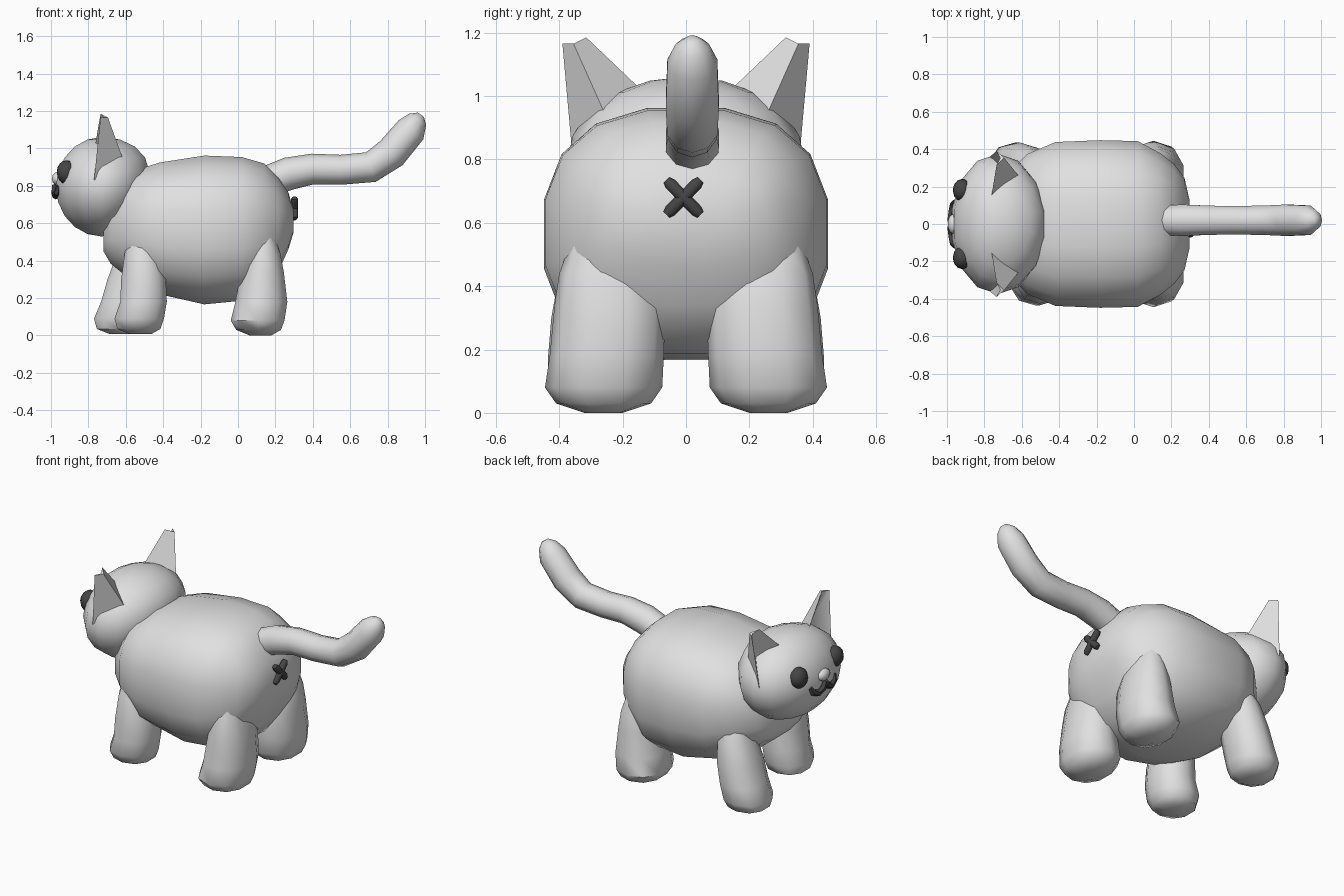
import bpy, bmesh, math
from mathutils import Vector as V

if "Cube" in bpy.data.objects:
    bpy.data.objects.remove(bpy.data.objects["Cube"])


def mat(name, c):
    m = bpy.data.materials.new(name)
    m.diffuse_color = (*c, 1)
    m.use_nodes = True
    m.node_tree.nodes["Principled BSDF"].inputs["Base Color"].default_value = m.diffuse_color
    return m


FUR = mat("pale grey fur", (0.75, 0.75, 0.75))
DARK = mat("charcoal", (0.06, 0.06, 0.06))
X, Y, Z = V((1, 0, 0)), V((0, 1, 0)), V((0, 0, 1))


def finish(name, bm, m, angle=45):
    bmesh.ops.recalc_face_normals(bm, faces=bm.faces)
    me = bpy.data.meshes.new(name)
    bm.to_mesh(me)
    bm.free()
    me.materials.append(m)
    ob = bpy.data.objects.new(name, me)
    bpy.context.collection.objects.link(ob)
    bpy.ops.object.select_all(action='DESELECT')
    ob.select_set(True)
    bpy.context.view_layer.objects.active = ob
    bpy.ops.object.shade_smooth_by_angle(angle=math.radians(angle))
    return ob


def loft(name, rings, m, n=10, power=2.0):
    """Skin superellipse rings, each given as centre, half-axis u, half-axis v."""
    bm = bmesh.new()
    loops = []
    for c, u, v in rings:
        loop = []
        for i in range(n):
            a = 2 * math.pi * (i + 0.5) / n
            cu, sv = math.cos(a), math.sin(a)
            p = 2 / power
            loop.append(bm.verts.new(c + u * math.copysign(abs(cu) ** p, cu)
                                     + v * math.copysign(abs(sv) ** p, sv)))
        loops.append(loop)
    for a, b in zip(loops, loops[1:]):
        for i in range(n):
            j = (i + 1) % n
            bm.faces.new((a[i], a[j], b[j], b[i]))
    bm.faces.new(loops[0])
    bm.faces.new(loops[-1])
    return finish(name, bm, m)


def tube(name, pts, radii, ref, m, n=8):
    """Tube along a path lying in the plane perpendicular to ref."""
    pts = [V(p) for p in pts]
    rings = []
    for i, p in enumerate(pts):
        t = (pts[min(i + 1, len(pts) - 1)] - pts[max(i - 1, 0)]).normalized()
        rings.append((p, ref * radii[i], t.cross(ref) * radii[i]))
    return loft(name, rings, m, n)


def ellipsoid(name, centre, radii, m, seg=12, rows=8, lean=0):
    """Stretched sphere; lean shears its back (+x) half with height."""
    bm = bmesh.new()
    bmesh.ops.create_uvsphere(bm, u_segments=seg, v_segments=rows, radius=1)
    for v in bm.verts:
        back = max(0, v.co.x)
        v.co = V(centre) + V(a * b for a, b in zip(v.co, radii)) + X * lean * back * v.co.z
    return finish(name, bm, m, 60)


# plump body: x, bottom, top, half width
body = [(-0.72, .45, .60, .16), (-0.68, .38, .74, .27), (-0.57, .29, .88, .38),
        (-0.42, .215, .93, .445), (-0.18, .16, .968, .455), (0.02, .18, .96, .45),
        (0.14, .23, .925, .385), (0.215, .335, .85, .325), (0.27, .46, .765, .25),
        (0.297, .55, .67, .13)]
loft("body", [(V((x, 0, (b + t) / 2)), Y * w, Z * (t - b) / 2) for x, b, t, w in body],
     FUR, 16, 2.5)

# head
ellipsoid("head", (-0.728, 0, 0.795), (0.252, 0.375, 0.266), FUR, 14, 10, .07)

# legs: z, centre x, half x, centre y, half y
front = [(.55, -.51, .07, .27, .08), (.44, -.51, .10, .28, .12), (.30, -.505, .125, .28, .145),
         (.18, -.505, .13, .285, .15), (.09, -.528, .138, .285, .15),
         (.035, -.53, .12, .28, .125), (.008, -.52, .06, .27, .06)]
back = [(.55, .13, .06, .28, .08), (.44, .135, .095, .25, .15), (.34, .13, .12, .24, .175),
        (.18, .125, .145, .25, .18), (.08, .105, .15, .26, .185),
        (.03, .11, .125, .26, .15), (0, .12, .06, .26, .06)]
for side, label in ((-1, "right"), (1, "left")):
    for name, rows in (("front_leg", front), ("back_leg", back)):
        # one front leg strides ahead of the other
        step = -0.11 if (name == "front_leg" and side == 1) else 0
        loft(f"{name}_{label}",
             [(V((cx + step * min(1, (.6 - z) / .45), side * cy, z)), X * rx, Y * ry)
              for z, cx, rx, cy, ry in rows], FUR, 10, 2.3)

    # pointed ear: rounded back, hollow front, blunt tip
    bm = bmesh.new()
    co = [(-.77, .10, .98), (-.77, .36, .83), (-.61, .25, .93), (-.665, .24, .93),
          (-.735, .315, 1.185), (-.735, .39, 1.165), (-.695, .355, 1.165), (-.715, .352, 1.165)]
    a, b, c, g, d, e, f, h = [bm.verts.new((x, side * y, z)) for x, y, z in co]
    for q in ((a, c, g), (g, c, b), (d, f, h), (h, f, e), (a, g, h, d), (g, b, e, h),
              (b, c, f, e), (c, a, d, f)):
        bm.faces.new(q)
    finish(f"ear_{label}", bm, FUR, 75)

    # eye and half of the mouth
    ellipsoid(f"eye_{label}", (-.917, side * .180, .873), (.052, .062, .064), DARK)
    tube(f"mouth_{label}", [(-.955, side * .12, .80), (-.965, side * .105, .765),
                            (-.974, side * .065, .748), (-.978, side * .025, .765),
                            (-.978, 0, .80)], [.015, .021, .021, .021, .018], X, DARK, 6)

    # crossed stitch under the tail
    tube(f"stitch_{label}", [(.302, -.008 - side * .054, .625), (.302, -.008 - side * .042, .637),
                             (.302, -.008 + side * .042, .723), (.302, -.008 + side * .054, .735)],
         [.014, .021, .021, .014], X, DARK, 8)

# nose
ellipsoid("nose", (-.965, 0, .838), (.032, .054, .036), FUR, 10, 6)

# tail
tube("tail", [(.165, .02, .825), (.27, .02, .865), (.40, .02, .89), (.55, .02, .886), (.71, .02, .90),
              (.82, .02, .975), (.925, .02, 1.10), (.96, .02, 1.155), (.978, .02, 1.18)],
     [.085, .088, .082, .08, .083, .088, .083, .055, .02], Y, FUR, 10)
